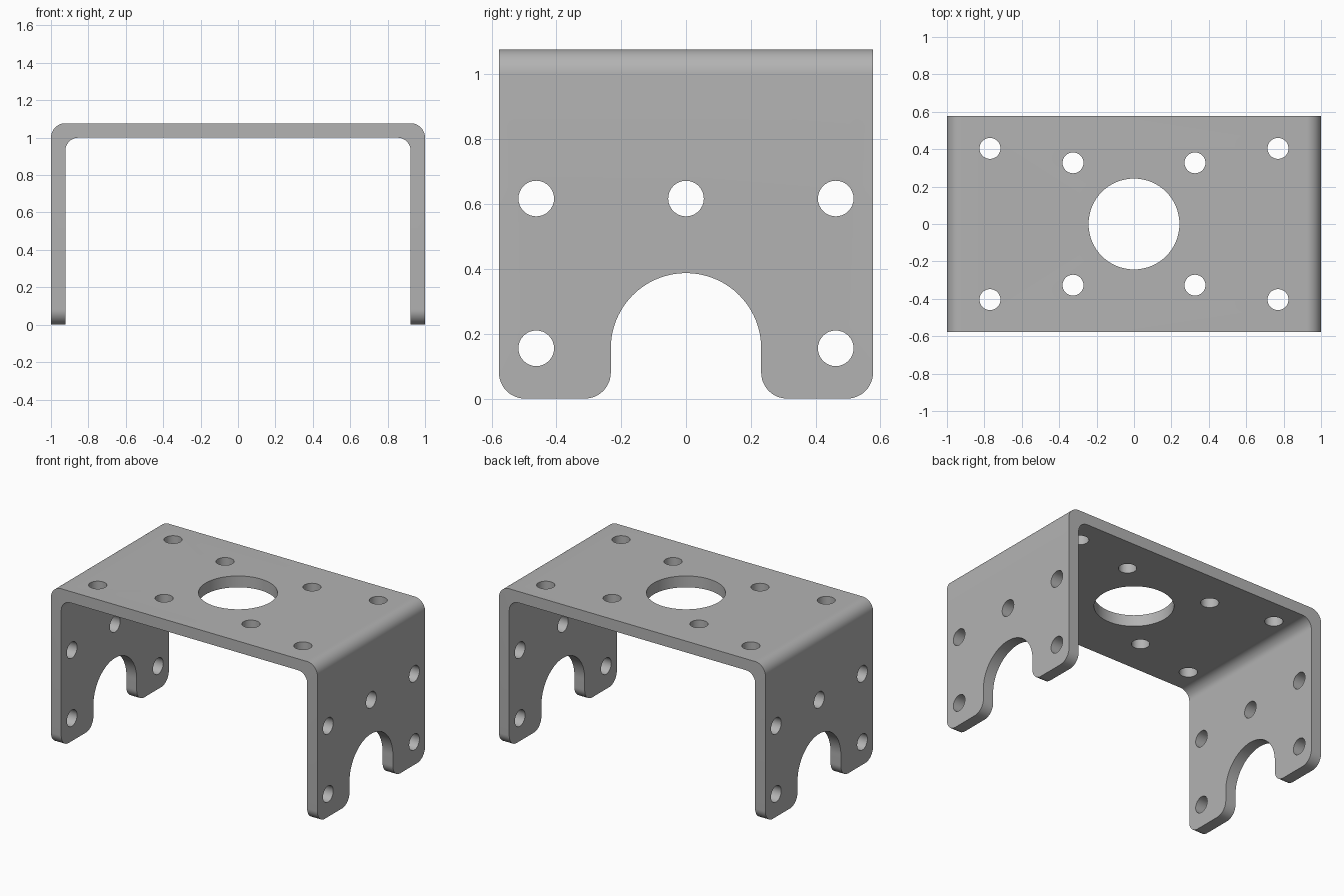
import bpy
import bmesh
from math import sin, cos, pi, radians
from mathutils import Vector

default = bpy.data.objects.get("Cube")
if default:
    bpy.data.objects.remove(default, do_unlink=True)

HEIGHT, THICK, HALF_DEPTH = 1.077, 0.077, 0.577
CORNER, ARCH, ARCH_Z = 0.08, 0.232, 0.155

metal = bpy.data.materials.new("grey metal")
metal.use_nodes = True
grey = (0.45, 0.45, 0.45, 1)
metal.diffuse_color = grey
metal.node_tree.nodes["Principled BSDF"].inputs["Base Color"].default_value = grey


def arc(cx, cy, r, start, end, steps=12):
    """Points along an arc, angles in degrees."""
    angles = [radians(start + (end - start) * i / steps) for i in range(steps + 1)]
    return [(cx + r * cos(a), cy + r * sin(a)) for a in angles]


def prism(name, outline, place, axis, low, high):
    """Extrude a 2D outline along an axis; place turns (u, v) into 3D."""
    bm = bmesh.new()
    direction = Vector(axis)
    face = bm.faces.new([bm.verts.new(Vector(place(u, v)) + direction * low)
                         for u, v in outline])
    ext = bmesh.ops.extrude_face_region(bm, geom=[face])
    verts = [g for g in ext["geom"] if isinstance(g, bmesh.types.BMVert)]
    bmesh.ops.translate(bm, verts=verts, vec=direction * (high - low))
    bmesh.ops.recalc_face_normals(bm, faces=bm.faces)
    mesh = bpy.data.meshes.new(name)
    bm.to_mesh(mesh)
    bm.free()
    mesh.materials.append(metal)
    obj = bpy.data.objects.new(name, mesh)
    bpy.context.collection.objects.link(obj)
    return obj


def side_prism(name, outline):
    return prism(name, outline, lambda u, v: (0, u, v), (1, 0, 0), -1.2, 1.2)


def top_prism(name, outline):
    return prism(name, outline, lambda u, v: (u, v, 0), (0, 0, 1), 0.9, 1.2)


def apply_boolean(target, cutter, operation):
    mod = target.modifiers.new(cutter.name, 'BOOLEAN')
    mod.operation, mod.solver, mod.object = operation, 'EXACT', cutter
    bpy.context.view_layer.objects.active = target
    bpy.ops.object.modifier_apply(modifier=mod.name)
    bpy.data.objects.remove(cutter, do_unlink=True)


def mirrored(half):
    return half + [(-u, v) for u, v in reversed(half)]


# Bent U-shaped sheet, oversized so the side outline can trim it
inner = 1 - THICK
outer_half = ([(1, -0.1)] + arc(1 - THICK, HEIGHT - THICK, THICK, 0, 90))
inner_half = ([(inner, -0.1)] + arc(inner - 0.07, HEIGHT - THICK - 0.07, 0.07, 0, 90))
sheet = mirrored(outer_half) + list(reversed(mirrored(inner_half)))
bracket = prism("bracket", sheet, lambda u, v: (u, 0, v), (0, 1, 0), -0.8, 0.8)

# Side outline: rounded feet with an arch between them
foot = ([(HALF_DEPTH, 1.3)]
        + arc(HALF_DEPTH - CORNER, CORNER, CORNER, 0, -90)
        + arc(ARCH + CORNER, CORNER, CORNER, 270, 180)
        + arc(0, ARCH_Z, ARCH, 0, 88, 24))
apply_boolean(bracket, side_prism("side_outline", mirrored(foot)), 'INTERSECT')

# Mounting holes through both legs
for y, z in [(-0.462, 0.155), (0.462, 0.155), (-0.462, 0.617), (0, 0.617), (0.462, 0.617)]:
    hole = arc(y, z, 0.055, 0, 360, 32)[:-1]
    apply_boolean(bracket, side_prism("leg_hole", hole), 'DIFFERENCE')

# Central opening and mounting holes in the top plate
top_holes = [(0, 0, 0.243)]
for sx in (-1, 1):
    for sy in (-1, 1):
        top_holes += [(sx * 0.77, sy * 0.404, 0.056), (sx * 0.326, sy * 0.327, 0.056)]
for x, y, r in top_holes:
    hole = arc(x, y, r, 0, 360, 64 if r > 0.1 else 32)[:-1]
    apply_boolean(bracket, top_prism("plate_hole", hole), 'DIFFERENCE')

# Smooth bends and hole walls, crisp sheet edges
bpy.ops.object.select_all(action='DESELECT')
bracket.select_set(True)
bpy.context.view_layer.objects.active = bracket
bpy.ops.object.shade_smooth_by_angle(angle=radians(30))
